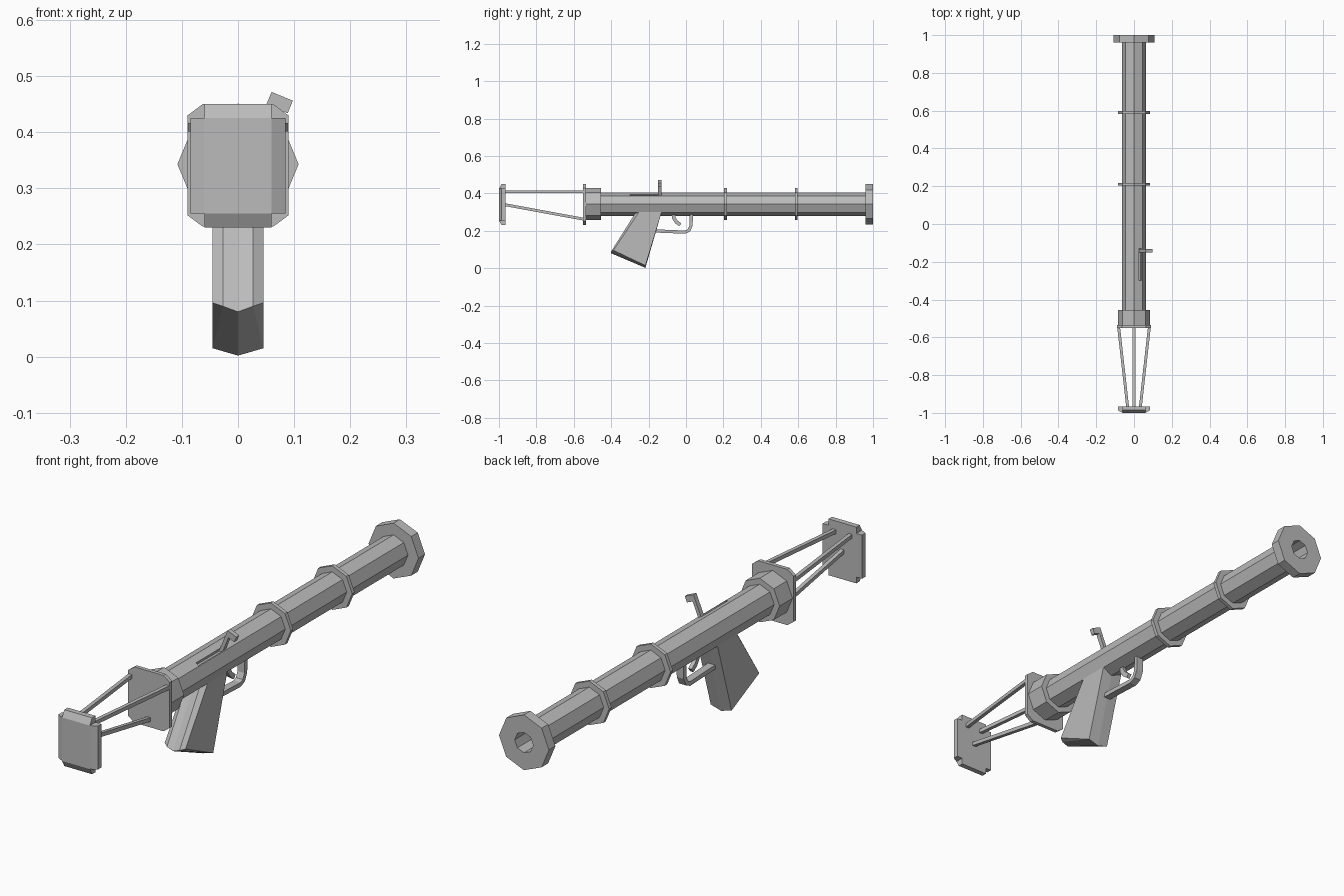
import bpy, bmesh, math
from mathutils import Vector

if "Cube" in bpy.data.objects:
    bpy.data.objects.remove(bpy.data.objects["Cube"])

AXIS = 0.343                        # height of the tube axis
X, Y, Z = Vector((1, 0, 0)), Vector((0, 1, 0)), Vector((0, 0, 1))
A = math.radians(67.5)              # direction of the upper right tube facet
RADIAL = Vector((math.cos(A), 0, math.sin(A)))
TANGENT = Vector((math.sin(A), 0, -math.cos(A)))
CENTRE = Vector((0, 0, AXIS))

metal = bpy.data.materials.new("grey_metal")
metal.diffuse_color = (0.5, 0.5, 0.5, 1)
metal.use_nodes = True
metal.node_tree.nodes["Principled BSDF"].inputs["Base Color"].default_value = metal.diffuse_color


def finish(name, bm):
    bmesh.ops.recalc_face_normals(bm, faces=bm.faces)
    mesh = bpy.data.meshes.new(name)
    bm.to_mesh(mesh)
    bm.free()
    mesh.materials.append(metal)
    ob = bpy.data.objects.new(name, mesh)
    bpy.context.collection.objects.link(ob)
    return ob


def lathe(name, profile, sides=8):
    """Spin a closed (y, radius) profile around the tube axis."""
    bm = bmesh.new()
    rows = []
    for i in range(sides):
        a = 2 * math.pi * i / sides
        rows.append([bm.verts.new((r * math.cos(a), y, AXIS + r * math.sin(a))) for y, r in profile])
    n = len(profile)
    for i in range(sides):
        a, b = rows[i], rows[(i + 1) % sides]
        for j in range(n):
            k = (j + 1) % n
            bm.faces.new((a[j], a[k], b[k], b[j]))
    return finish(name, bm)


def prism(name, points, u, v, w, lo, hi, origin=Vector()):
    """Extrude a flat outline given in u, v along w."""
    bm = bmesh.new()
    ends = [[bm.verts.new(origin + u * p + v * q + w * d) for p, q in points] for d in (lo, hi)]
    bm.faces.new(ends[0])
    bm.faces.new(ends[1])
    n = len(points)
    for i in range(n):
        j = (i + 1) % n
        bm.faces.new((ends[0][i], ends[0][j], ends[1][j], ends[1][i]))
    return finish(name, bm)


def ribbon(name, path, thick, width):
    """Sweep a rectangular section along a (y, z) path."""
    pts = [Vector(p) for p in path]
    bm = bmesh.new()
    rings = []
    for i, p in enumerate(pts):
        d = (pts[min(i + 1, len(pts) - 1)] - pts[max(i - 1, 0)]).normalized()
        n = Vector((-d.y, d.x)) * thick / 2
        rings.append([bm.verts.new((s * width / 2, *(p + n * t)))
                      for s, t in ((-1, -1), (1, -1), (1, 1), (-1, 1))])
    for a, b in zip(rings, rings[1:]):
        for j in range(4):
            k = (j + 1) % 4
            bm.faces.new((a[j], a[k], b[k], b[j]))
    bm.faces.new(rings[0])
    bm.faces.new(rings[-1])
    return finish(name, bm)


def rod(name, start, end, size=0.015):
    start, end = Vector(start), Vector(end)
    d = (end - start).normalized()
    u = d.cross(Z).normalized()
    v = u.cross(d)
    h = size / 2
    return prism(name, [(-h, -h), (h, -h), (h, h), (-h, h)], u, v, d, 0, (end - start).length, start)


# Barrel with flared muzzle and hollow bore
barrel = lathe("barrel", [(-0.5, 0.04), (-0.5, 0.0625), (0.96, 0.0625),
                          (0.96, 0.108), (1.0, 0.108), (1.0, 0.04)])

# Bands and rear collar
for name, y0, y1 in (("front_band", 0.582, 0.597), ("middle_band", 0.203, 0.218),
                     ("rear_collar", -0.54, -0.455)):
    lathe(name, [(y0, 0.05), (y0, 0.086), (y1, 0.086), (y1, 0.05)])

# Rear plate with cut corners
outline = [(0.063, 0.45), (0.09, 0.43), (0.09, 0.252), (0.063, 0.232)]
outline += [(-x, z) for x, z in reversed(outline)]
prism("rear_plate", outline, X, Z, Y, -0.55, -0.535)

# Shoulder rest: a block with four flanges that slope back at the outside
bm = bmesh.new()
bmesh.ops.create_cube(bm, size=1)
for v in bm.verts:
    v.co = Vector((v.co.x * 0.12, -0.9825 + v.co.y * 0.035, 0.34 + v.co.z * 0.17))
bm.normal_update()
for f in [f for f in bm.faces if abs(f.normal.y) < 0.5]:
    n = f.normal.copy()
    out = bmesh.ops.extrude_discrete_faces(bm, faces=[f])["faces"][0]
    for v in out.verts:
        v.co += n * 0.025
        if v.co.y < -0.99:
            v.co.y = -0.986
finish("shoulder_rest", bm)

# Three struts between the shoulder rest and the rear plate
for side, s in (("left", -1), ("right", 1)):
    rod(side + "_strut", (s * 0.033, -0.975, 0.409), (s * 0.082, -0.54, 0.409))
rod("lower_strut", (0, -0.975, 0.341), (0, -0.54, 0.261))

# Grip: tapered, front corners cut, shallow V underneath
bm = bmesh.new()
top = [(0, -0.267), (0.027, -0.267), (0.045, -0.25), (0.045, -0.13), (0, -0.13)]
bottom = [(0, -0.40, 0.08), (0.027, -0.40, 0.09), (0.045, -0.388, 0.096),
          (0.045, -0.217, 0.015), (0, -0.217, 0.002)]
for s in (1, -1):
    t = [bm.verts.new((s * x, y, 0.302)) for x, y in top]
    b = [bm.verts.new((s * x, y, z)) for x, y, z in bottom]
    bm.faces.new(t)
    bm.faces.new((b[1], b[2], b[3]))
    bm.faces.new((b[0], b[1], b[3], b[4]))
    for i in range(4):
        bm.faces.new((t[i], t[i + 1], b[i + 1], b[i]))
bmesh.ops.remove_doubles(bm, verts=bm.verts, dist=0.0005)
finish("grip", bm)

# Trigger and its guard
ribbon("trigger_guard", [(-0.18, 0.2), (-0.005, 0.193), (0.015, 0.202),
                         (0.027, 0.228), (0.029, 0.295)], 0.017, 0.03)
ribbon("trigger", [(-0.068, 0.295), (-0.065, 0.268), (-0.052, 0.248), (-0.03, 0.232)], 0.019, 0.015)

# Bent bolt handle standing in a slot on the upper right facet
prism("bolt_handle", [(0.006, 0.045), (0.02, 0.045), (0.02, 0.118), (0.047, 0.118),
                      (0.047, 0.142), (0.006, 0.142)], TANGENT, RADIAL, Y, -0.15, -0.132, CENTRE)
cutter = prism("slot_cutter", [(0.006, 0.043), (0.02, 0.043), (0.02, 0.08), (0.006, 0.08)],
               TANGENT, RADIAL, Y, -0.3, -0.13, CENTRE)
cutter.hide_render = True
cutter.display_type = 'WIRE'
slot = barrel.modifiers.new("slot", 'BOOLEAN')
slot.operation = 'DIFFERENCE'
slot.solver = 'EXACT'
slot.object = cutter
